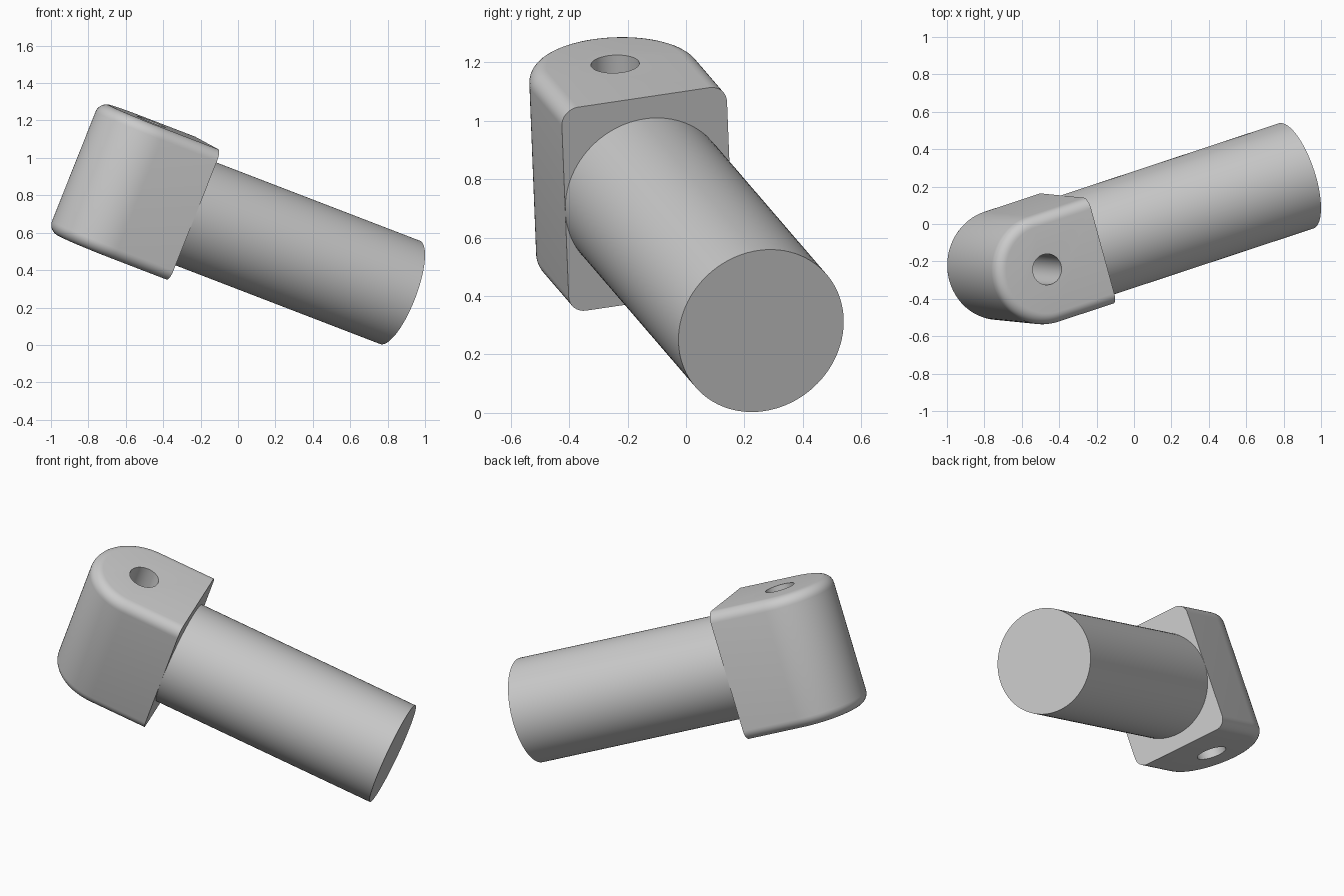
import bpy, bmesh
from math import pi, sin, cos
from mathutils import Matrix, Vector

cube = bpy.data.objects.get("Cube")
if cube:
    bpy.data.objects.remove(cube, do_unlink=True)

RADIUS = 0.296       # rod radius and half the block width
HALF_HEIGHT = 0.375
FILLET = 0.06
HOLE_RADIUS = 0.083
HOLE_BACK = 0.333    # hole axis distance behind the joint face
ROD_LENGTH = 1.314

# Tilted frame: x along the rod, y across the block, z along the hole
along = Vector((0.892, 0.295, -0.343)).normalized()
up = Vector((0.363, -0.039, 0.931))
up = (up - along * up.dot(along)).normalized()
across = up.cross(along)
frame = Matrix((along, across, up)).transposed().to_4x4()
frame.translation = Vector((0.866, 0.257, 0.281)) - along * ROD_LENGTH


def make_object(name, bm):
    bmesh.ops.recalc_face_normals(bm, faces=bm.faces)
    mesh = bpy.data.meshes.new(name)
    bm.to_mesh(mesh)
    bm.free()
    obj = bpy.data.objects.new(name, mesh)
    bpy.context.collection.objects.link(obj)
    obj.matrix_world = frame
    return obj


def make_cylinder(name, radius, length, matrix, segments):
    bm = bmesh.new()
    bmesh.ops.create_cone(bm, cap_ends=True, segments=segments, radius1=radius,
                          radius2=radius, depth=length, matrix=matrix)
    return make_object(name, bm)


def u_outline(bm, inset, z, steps=48):
    """Flat front edge, straight sides and a half-round back."""
    r = RADIUS - inset
    points = [(0, r)]
    for i in range(steps + 1):
        t = pi / 2 + pi * i / steps
        points.append((-HOLE_BACK + r * cos(t), r * sin(t)))
    points.append((0, -r))
    return [bm.verts.new((x, y, z)) for x, y in points]


# Block: stacked outlines, with the top and bottom rims rounded
levels = []
for i in range(9):
    t = pi / 2 * i / 8
    levels.append((FILLET * (1 - sin(t)), HALF_HEIGHT - FILLET * (1 - cos(t))))
levels = [(inset, -z) for inset, z in levels] + [(i, z) for i, z in reversed(levels)]

bm = bmesh.new()
rings = [u_outline(bm, inset, z) for inset, z in levels]
n = len(rings[0])
for low, high in zip(rings, rings[1:]):
    for i in range(n - 1):
        bm.faces.new((low[i], low[i + 1], high[i + 1], high[i]))
bm.faces.new(rings[0])
bm.faces.new(rings[-1])
# Joint face
bm.faces.new([r[0] for r in rings] + [r[-1] for r in reversed(rings)])
block = make_object("pivot_block", bm)

# Through hole
cutter = make_cylinder("hole_cutter", HOLE_RADIUS, 1.2,
                       Matrix.Translation((-HOLE_BACK, 0, 0)), 48)
cutter.hide_render = True
cut = block.modifiers.new("hole", 'BOOLEAN')
cut.operation = 'DIFFERENCE'
cut.solver = 'EXACT'
cut.object = cutter
bpy.context.view_layer.objects.active = block
bpy.ops.object.modifier_apply(modifier=cut.name)
bpy.data.objects.remove(cutter, do_unlink=True)

# Rod
rod = make_cylinder("rod", RADIUS, ROD_LENGTH,
                    Matrix.Translation((ROD_LENGTH / 2, 0, 0))
                    @ Matrix.Rotation(pi / 2, 4, 'Y'), 96)

# Smooth shading with sharp rims
bpy.ops.object.select_all(action='DESELECT')
for obj in (block, rod):
    obj.select_set(True)
bpy.context.view_layer.objects.active = block
bpy.ops.object.shade_smooth_by_angle(angle=pi / 6)
